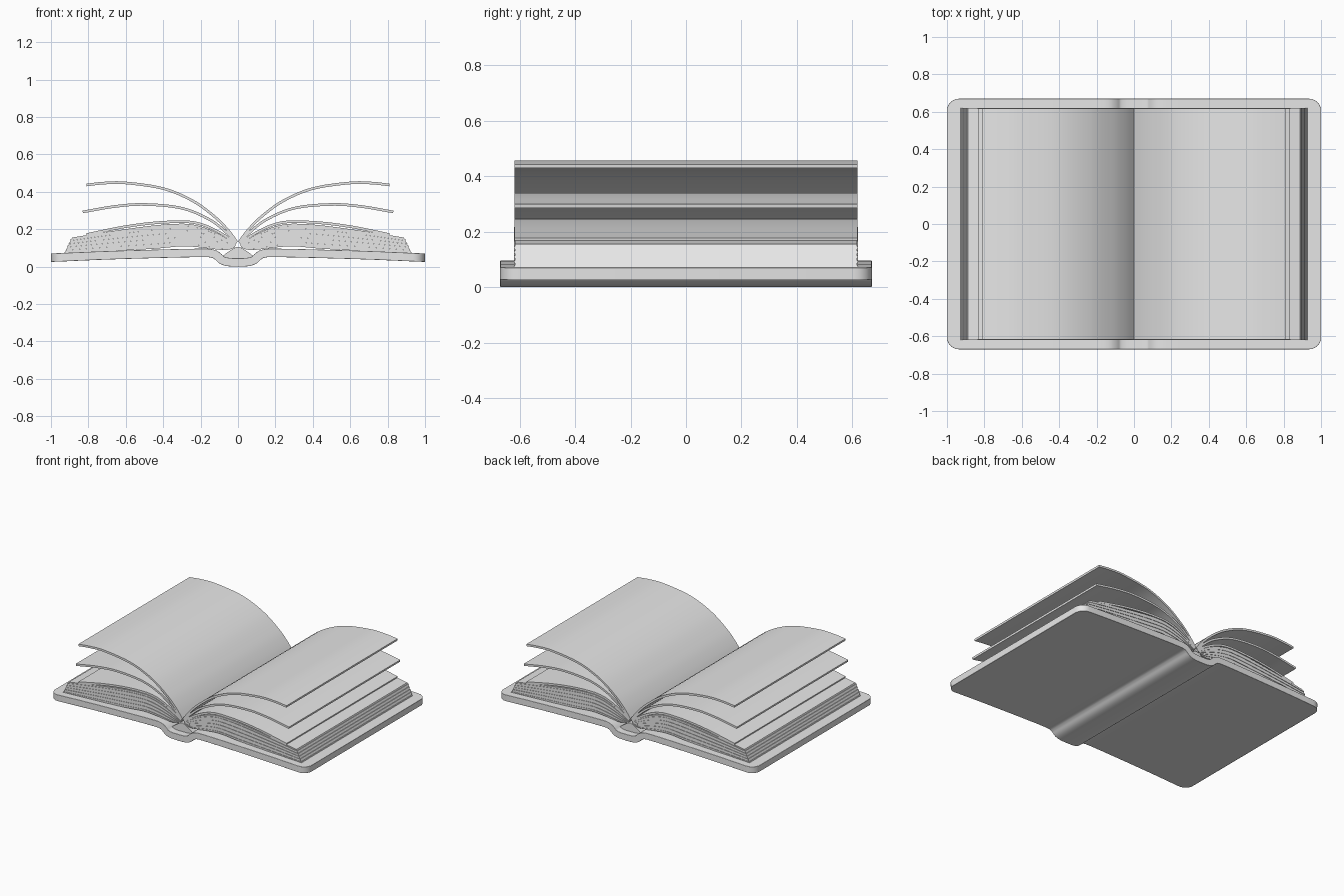
import bpy, bmesh, math
from mathutils import Vector

cube = bpy.data.objects.get("Cube")
if cube:
    bpy.data.objects.remove(cube, do_unlink=True)

# One plain grey for the whole book
GREY = (0.8, 0.8, 0.8, 1.0)
grey = bpy.data.materials.new("plain_grey")
grey.use_nodes = True
grey.diffuse_color = GREY
grey.node_tree.nodes["Principled BSDF"].inputs["Base Color"].default_value = GREY


def spline(points, steps=8):
    """Smooth curve through the given x, z points."""
    p = [Vector(q) for q in points]
    p = [p[0] * 2 - p[1]] + p + [p[-1] * 2 - p[-2]]
    out = []
    for a, b, c, d in zip(p, p[1:], p[2:], p[3:]):
        for i in range(steps):
            t = i / steps
            out.append(0.5 * (2 * b + (c - a) * t + (2 * a - 5 * b + 4 * c - d) * t * t
                              + (3 * b - a - 3 * c + d) * t ** 3))
    return out + [p[-2]]


def resample(curve, count):
    """Evenly spaced points along a polyline."""
    lengths = [0]
    for a, b in zip(curve, curve[1:]):
        lengths.append(lengths[-1] + (b - a).length)
    out, k = [], 0
    for i in range(count):
        s = lengths[-1] * i / (count - 1)
        while k < len(curve) - 2 and lengths[k + 1] < s:
            k += 1
        t = (s - lengths[k]) / (lengths[k + 1] - lengths[k])
        out.append(curve[k].lerp(curve[k + 1], t))
    return out


def finish(name, bm, mirror=False):
    bmesh.ops.recalc_face_normals(bm, faces=bm.faces)
    mesh = bpy.data.meshes.new(name)
    bm.to_mesh(mesh)
    bm.free()
    mesh.materials.append(grey)
    obj = bpy.data.objects.new(name, mesh)
    bpy.context.collection.objects.link(obj)
    bpy.ops.object.select_all(action='DESELECT')
    obj.select_set(True)
    bpy.context.view_layer.objects.active = obj
    bpy.ops.object.shade_smooth_by_angle(angle=math.radians(40))
    if mirror:
        mod = obj.modifiers.new("mirror", 'MIRROR')
        mod.use_mirror_merge = False
    return obj


def slab(name, lower, upper, depth, mirror=True):
    """Solid between two x, z curves, running from front to back."""
    bm = bmesh.new()
    rings = [[bm.verts.new((q.x, y, q.y)) for q, y in
              ((lo, -depth), (lo, depth), (up, depth), (up, -depth))]
             for lo, up in zip(lower, upper)]
    for a, b in zip(rings, rings[1:]):
        for i in range(4):
            j = (i + 1) % 4
            bm.faces.new((a[i], a[j], b[j], b[i]))
    bm.faces.new(rings[0])
    bm.faces.new(rings[-1])
    return finish(name, bm, mirror)


# Cover: a rounded sheet that dips at the spine, thickened and softened
HALF_DEPTH, CORNER, THICK = 0.67, 0.065, 0.045
half = spline([(0, 0.0225), (0.05, 0.024), (0.085, 0.034), (0.11, 0.056),
               (0.14, 0.07), (0.2, 0.073), (0.4, 0.069), (0.7, 0.06),
               (1 - CORNER, 0.05)], 4)
slope_end = half[-1]
for i in range(1, 7):
    x = 1 - CORNER + CORNER * math.sin(math.pi / 2 * i / 6)
    half.append(Vector((x, slope_end.y - (x - slope_end.x) * 0.04)))
profile = [Vector((-q.x, q.y)) for q in reversed(half[1:])] + half
bm = bmesh.new()
rows = []
for q in profile:
    over = max(0, abs(q.x) - (1 - CORNER))
    d = HALF_DEPTH - CORNER + math.sqrt(max(0, CORNER ** 2 - over ** 2))
    rows.append([bm.verts.new((q.x, s * d, q.y)) for s in (-1, 1)])
for a, b in zip(rows, rows[1:]):
    bm.faces.new((a[0], b[0], b[1], a[1]))
cover = finish("cover", bm)
solid = cover.modifiers.new("thickness", 'SOLIDIFY')
solid.thickness, solid.offset = THICK, 0
soft = cover.modifiers.new("rounded_rim", 'BEVEL')
soft.width, soft.segments = 0.017, 4
soft.limit_method, soft.angle_limit = 'ANGLE', math.radians(50)
soft.harden_normals = True

# Binding: low dome inside the spine
dome = spline([(-0.09, 0.05), (-0.05, 0.08), (0, 0.105), (0.05, 0.08), (0.09, 0.05)])
slab("binding", [Vector((q.x, 0.035)) for q in dome], dome, 0.62, mirror=False)

# Page blocks: stacked layers, alternately inset so the edges read as paper
COUNT, LAYERS = 40, 10
bottom = resample(spline([(0.02, 0.1), (0.06, 0.088), (0.12, 0.092), (0.2, 0.102),
                          (0.3, 0.108), (0.45, 0.095), (0.7, 0.082), (0.93, 0.07)]), COUNT)
top = resample(spline([(0.012, 0.115), (0.08, 0.162), (0.15, 0.197), (0.22, 0.22),
                       (0.3, 0.229), (0.45, 0.22), (0.7, 0.186), (0.89, 0.155)]), COUNT)
levels = [[lo.lerp(up, i / LAYERS) for lo, up in zip(bottom, top)]
          for i in range(LAYERS + 1)]
for i in range(LAYERS):
    inset = 0.003 * (i % 2)
    pair = [[Vector((q.x - inset * k / (COUNT - 1), q.y)) for k, q in enumerate(level)]
            for level in levels[i:i + 2]]
    slab(f"page_layer_{i + 1}", pair[0], pair[1], 0.62 - inset)

# Loose leaves fanning up on both sides
leaves = {
    "low_leaf": [(0.012, 0.12), (0.07, 0.165), (0.15, 0.208), (0.22, 0.232), (0.3, 0.24),
                 (0.45, 0.233), (0.62, 0.21), (0.81, 0.171)],
    "middle_leaf": [(0.01, 0.125), (0.06, 0.18), (0.15, 0.25), (0.3, 0.312),
                    (0.5, 0.332), (0.66, 0.321), (0.83, 0.292)],
    "high_leaf": [(0.006, 0.13), (0.05, 0.19), (0.12, 0.262), (0.24, 0.35),
                  (0.4, 0.417), (0.6, 0.447), (0.72, 0.446), (0.81, 0.436)],
}
for name, points in leaves.items():
    mid = resample(spline(points), COUNT)
    lower, upper = [], []
    for k, q in enumerate(mid):
        tangent = mid[min(k + 1, COUNT - 1)] - mid[max(k - 1, 0)]
        offset = Vector((-tangent.y, tangent.x)).normalized() * 0.007
        lower.append(q - offset)
        upper.append(q + offset)
    slab(name, lower, upper, 0.618)
